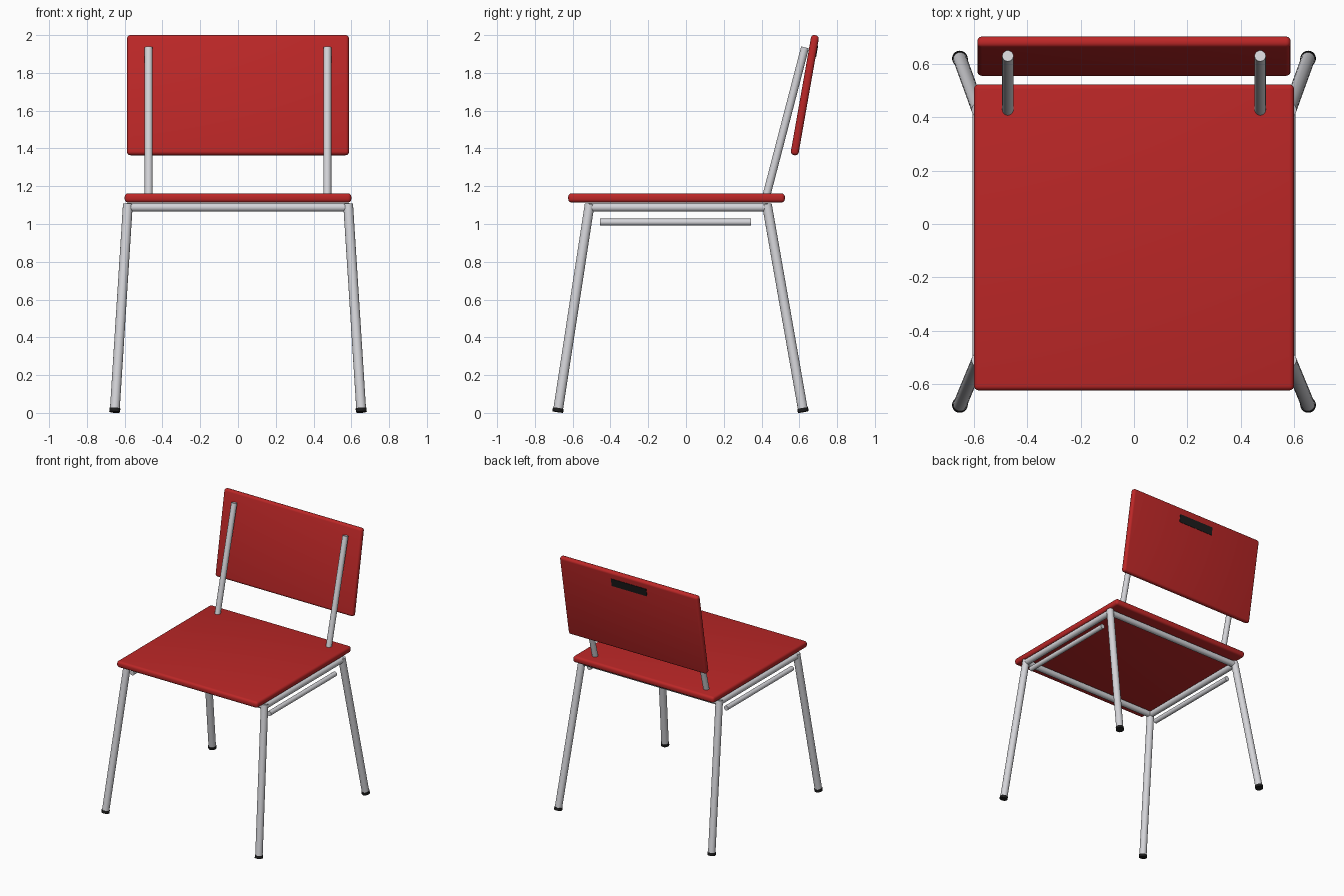
import bpy
import math
from mathutils import Vector

if "Cube" in bpy.data.objects:
    bpy.data.objects.remove(bpy.data.objects["Cube"])


def material(name, rgb, roughness):
    m = bpy.data.materials.new(name)
    m.use_nodes = True
    m.diffuse_color = (*rgb, 1)
    bsdf = m.node_tree.nodes["Principled BSDF"]
    bsdf.inputs["Base Color"].default_value = (*rgb, 1)
    bsdf.inputs["Roughness"].default_value = roughness
    return m


RED = material("red board", (0.5, 0.02, 0.02), 0.5)
STEEL = material("light grey steel", (0.66, 0.66, 0.69), 0.4)
BLACK = material("black rubber", (0.012, 0.012, 0.012), 0.7)


def tube(name, start, end, radius, mat):
    """Smooth round bar between two points."""
    a, b = Vector(start), Vector(end)
    bpy.ops.mesh.primitive_cylinder_add(vertices=24, radius=radius, depth=(b - a).length,
                                        location=(a + b) / 2)
    ob = bpy.context.object
    ob.name = name
    ob.rotation_euler = (b - a).to_track_quat("Z", "Y").to_euler()
    ob.data.materials.append(mat)
    bpy.ops.object.shade_smooth_by_angle(angle=math.radians(40))
    return ob


def board(name, centre, size, mat, tilt=0.0, bevel=0.0):
    """Flat board with rounded edges, leaning about the x axis."""
    bpy.ops.mesh.primitive_cube_add(size=1, location=centre)
    ob = bpy.context.object
    ob.name = name
    ob.scale = size
    bpy.ops.object.transform_apply(location=False, rotation=False, scale=True)
    ob.rotation_euler.x = tilt
    ob.data.materials.append(mat)
    if bevel:
        mod = ob.modifiers.new("rounded edges", "BEVEL")
        mod.width = bevel
        mod.segments = 4
        bpy.ops.object.modifier_apply(modifier=mod.name)
        bpy.ops.object.shade_smooth_by_angle(angle=math.radians(40))
    return ob


# Seat
board("seat", (0, -0.05, 1.138), (1.2, 1.147, 0.048), RED, bevel=0.018)

# Backrest with the dark grip panel on its rear face
LEAN = math.radians(-10)
back_centre = Vector((0, 0.629, 1.682))
back = board("backrest", back_centre, (1.175, 0.042, 0.645), RED, LEAN, 0.018)
up = Vector((0, -math.sin(LEAN), math.cos(LEAN)))
rear = Vector((0, math.cos(LEAN), math.sin(LEAN)))
board("backrest_grip", back_centre + up * 0.24 + rear * 0.021, (0.3, 0.006, 0.06), BLACK, LEAN)

# Frame corners under the seat
CORNER_X, RAIL_Z = 0.583, 1.088
ends = {"front": (-0.51, -0.679), "rear": (0.428, 0.621)}

for end, (top_y, foot_y) in ends.items():
    tube(end + "_rail", (-CORNER_X, top_y, RAIL_Z), (CORNER_X, top_y, RAIL_Z), 0.023, STEEL)

for side, s in (("left", 1), ("right", -1)):
    # Splayed legs with rubber feet
    for end, (top_y, foot_y) in ends.items():
        top = Vector((s * CORNER_X, top_y, 1.105))
        foot = Vector((s * 0.653, foot_y, 0.005))
        sole = foot + (top - foot).normalized() * 0.02
        tube(f"{end}_{side}_leg", sole, top, 0.026, STEEL)
        tube(f"{end}_{side}_foot", foot, sole, 0.029, BLACK)

    # Side rail, lower side bar and backrest post
    x = s * CORNER_X
    tube(side + "_side_rail", (x, ends["front"][0], RAIL_Z), (x, ends["rear"][0], RAIL_Z), 0.023, STEEL)
    tube(side + "_lower_bar", (x, -0.455, 1.01), (x, 0.345, 1.01), 0.018, STEEL)
    tube(side + "_back_post", (s * 0.473, 0.418, 1.12), (s * 0.473, 0.63, 1.935), 0.021, STEEL)
